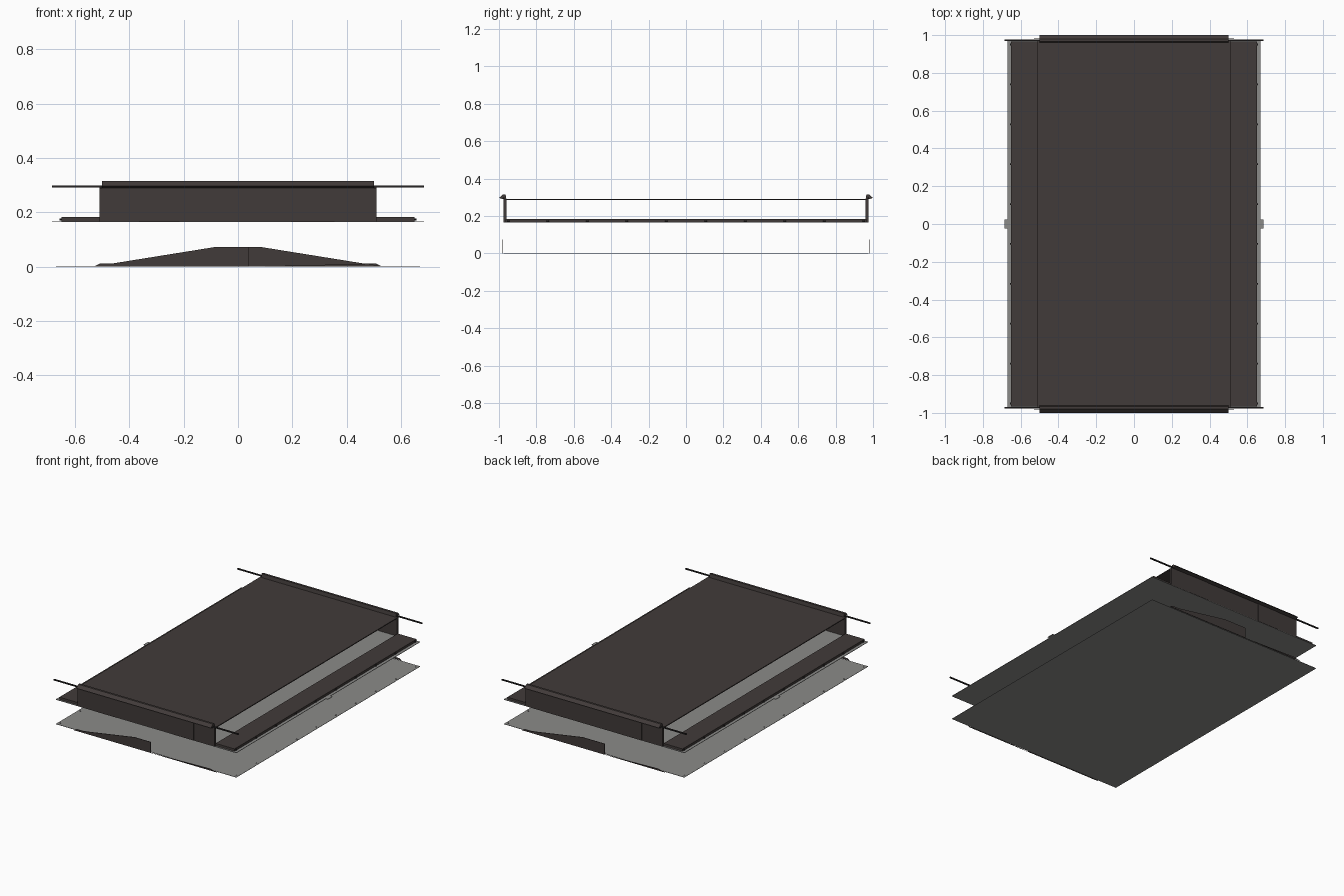
import bpy
import bmesh
from math import pi

cube = bpy.data.objects.get("Cube")
if cube:
    bpy.data.objects.remove(cube, do_unlink=True)


def material(name, rgb):
    m = bpy.data.materials.new(name)
    m.use_nodes = True
    m.diffuse_color = (*rgb, 1)
    m.node_tree.nodes["Principled BSDF"].inputs["Base Color"].default_value = (*rgb, 1)
    return m


DARK = material("dark brown metal", (0.053, 0.043, 0.041))
GREY = material("grey sheet", (0.26, 0.26, 0.25))
BLACK = material("blackened steel", (0.02, 0.018, 0.018))


def finish(name, bm, mat):
    bmesh.ops.recalc_face_normals(bm, faces=bm.faces)
    mesh = bpy.data.meshes.new(name)
    bm.to_mesh(mesh)
    bm.free()
    mesh.materials.append(mat)
    ob = bpy.data.objects.new(name, mesh)
    bpy.context.collection.objects.link(ob)
    return ob


def box(name, lo, hi, mat):
    bm = bmesh.new()
    bmesh.ops.create_cube(bm, size=1)
    for v in bm.verts:
        v.co = [l if c < 0 else h for c, l, h in zip(v.co, lo, hi)]
    return finish(name, bm, mat)


def prism(name, points, offset, mat):
    """Extrude a flat outline by an offset vector."""
    bm = bmesh.new()
    face = bm.faces.new([bm.verts.new(p) for p in points])
    made = bmesh.ops.extrude_face_region(bm, geom=[face])["geom"]
    bmesh.ops.translate(bm, vec=offset, verts=[g for g in made if isinstance(g, bmesh.types.BMVert)])
    return finish(name, bm, mat)


# Two wide grey sheets, the upper one with side tabs
box("ground_sheet", (-0.67, -0.975, 0), (0.67, 0.975, 0.002), GREY)
box("floor_sheet", (-0.67, -0.975, 0.164), (0.67, 0.975, 0.167), GREY)
for side, s in (("left", 1), ("right", -1)):
    xs = sorted((s * 0.66, s * 0.685))
    box(side + "_tab", (xs[0], -0.025, 0.164), (xs[1], 0.025, 0.167), GREY)

# Raised deck
box("deck", (-0.51, -0.965, 0.285), (0.51, 0.965, 0.291), DARK)

# Side ledges with a row of small bolts on each edge
for side, s in (("left", 1), ("right", -1)):
    xs = sorted((s * 0.51, s * 0.65))
    box(side + "_ledge", (xs[0], -0.965, 0.167), (xs[1], 0.965, 0.183), DARK)
    bm = bmesh.new()
    for i in range(10):
        y = -0.95 + i * 1.9 / 9
        for z, x in ((0.173, 0.651), (0.002, 0.655)):
            ring = bmesh.ops.create_cone(bm, cap_ends=True, segments=8,
                                         radius1=0.006, radius2=0.006, depth=0.008 if z > 0.1 else 0.002)
            bmesh.ops.translate(bm, vec=(s * x, y, z), verts=ring["verts"])
    finish(side + "_bolts", bm, BLACK)

# Ends: panelled wall, sloped cap, long rod; turned half round for the back
seams = (-0.51, -0.365, -0.215, 0.195, 0.355, 0.51)
for end, turn in (("front", 0), ("back", pi)):
    parts = []
    for i, (a, b) in enumerate(zip(seams, seams[1:])):
        parts.append(box(f"{end}_wall_panel", (a, -0.975 - 0.002 * (i % 2), 0.165),
                         (b, -0.96, 0.29), DARK))
    cap = [(-0.5, y, z) for y, z in
           ((-0.96, 0.288), (-0.965, 0.315), (-0.98, 0.315), (-1.0, 0.296), (-0.978, 0.29))]
    parts.append(prism(end + "_cap", cap, (1.0, 0, 0), DARK))
    parts.append(box(end + "_rod", (-0.685, -0.978, 0.291), (0.685, -0.97, 0.299), BLACK))

    # Low ramp-shaped plate, stopping past the middle, then a thin sliver
    stop = 0.04 if end == "front" else 0.085
    ramp = [(-0.53, 0), (-0.51, 0.011), (-0.46, 0.012), (-0.08, 0.073), (stop, 0.073), (stop, 0)]
    parts.append(prism(end + "_ramp_plate", [(x, -0.98, z) for x, z in ramp], (0, -0.003, 0), DARK))
    sliver = [(stop, 0), (0.48, 0.011), (0.53, 0)]
    parts.append(prism(end + "_ramp_sliver", [(x, -0.98, z) for x, z in sliver], (0, -0.003, 0), DARK))
    for p in parts:
        p.rotation_euler.z = turn
